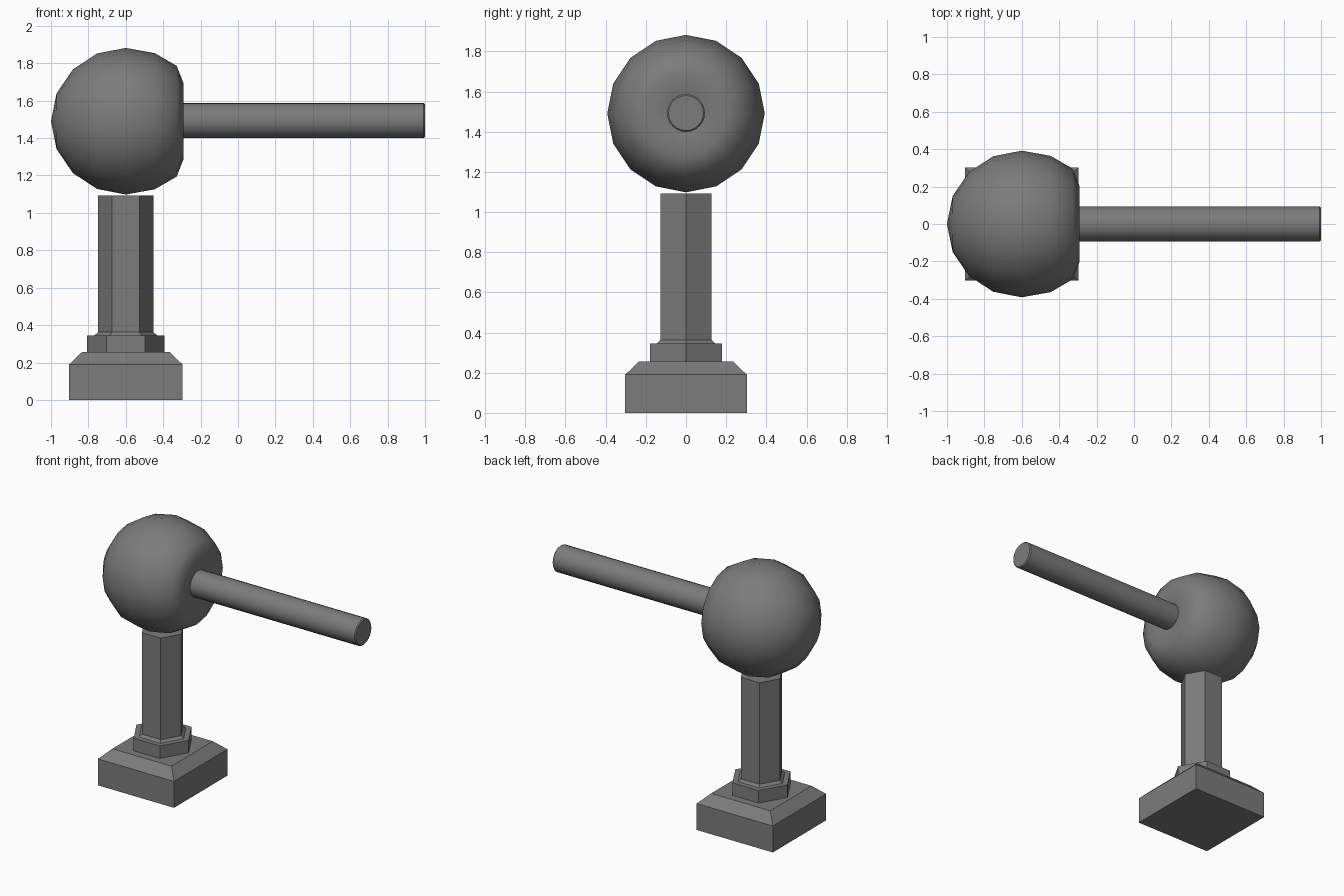
import bpy, bmesh, math

if "Cube" in bpy.data.objects:
    bpy.data.objects.remove(bpy.data.objects["Cube"])

grey = bpy.data.materials.new("dark grey")
grey.diffuse_color = (0.2, 0.2, 0.2, 1)
grey.use_nodes = True
grey.node_tree.nodes["Principled BSDF"].inputs["Base Color"].default_value = grey.diffuse_color


def lathe(name, profile, sides, origin, axis='Z', turn=0.0, angle=30):
    """Spin (radius, along) points round an axis; radius 0 makes a pole."""
    bm = bmesh.new()
    rings = []
    for r, h in profile:
        ring = []
        for i in range(1 if r == 0 else sides):
            a = turn + 2 * math.pi * i / sides
            u, v = r * math.cos(a), r * math.sin(a)
            p = (u, v, h) if axis == 'Z' else (h, u, v)
            ring.append(bm.verts.new([p[k] + origin[k] for k in range(3)]))
        rings.append(ring)
    for a, b in zip(rings, rings[1:]):
        for i in range(sides):
            j = (i + 1) % sides
            if len(a) == 1:
                bm.faces.new((a[0], b[j], b[i]))
            elif len(b) == 1:
                bm.faces.new((a[i], a[j], b[0]))
            else:
                bm.faces.new((a[i], a[j], b[j], b[i]))
    for ring in (rings[0], rings[-1]):
        if len(ring) > 1:
            bm.faces.new(ring)
    bmesh.ops.recalc_face_normals(bm, faces=bm.faces)
    mesh = bpy.data.meshes.new(name)
    bm.to_mesh(mesh)
    bm.free()
    mesh.materials.append(grey)
    obj = bpy.data.objects.new(name, mesh)
    bpy.context.collection.objects.link(obj)
    bpy.ops.object.select_all(action='DESELECT')
    obj.select_set(True)
    bpy.context.view_layer.objects.active = obj
    if angle:
        bpy.ops.object.shade_smooth_by_angle(angle=math.radians(angle))
    return obj


X = -0.6          # post axis
ZB = 1.49         # ball centre height
Q = math.sqrt(2)  # half width to corner radius of a square

# Square base with chamfered top
lathe("base", [(0.303 * Q, 0), (0.303 * Q, 0.19), (0.235 * Q, 0.255)],
      4, (X, 0, 0), turn=math.pi / 4, angle=0)

# Hexagonal collar and post, with a small flare where they meet
lathe("collar", [(0.208, 0.25), (0.208, 0.345), (0.168, 0.345), (0.148, 0.362)],
      6, (X, 0, 0), angle=0)
lathe("post", [(0.148, 0.3), (0.148, 1.092)], 6, (X, 0, 0), angle=0)

# Ball: half sphere at the back, pushed-in socket round the rod at the front
ball = [(0.392 * math.sin(math.pi * i / 8), -0.4 * math.cos(math.pi * i / 8))
        for i in range(5)]
ball[0] = (0, -0.4)
ball += [(0.364, 0.155), (0.296, 0.272), (0.205, 0.308), (0.1, 0.285), (0, 0.27)]
lathe("ball", ball, 16, (X, 0, ZB), axis='X', angle=80)

# Rod with a slightly eased tip
lathe("rod", [(0.094, -0.4), (0.094, 0.993), (0.087, 1.0)],
      24, (0, 0, ZB + 0.003), axis='X')
